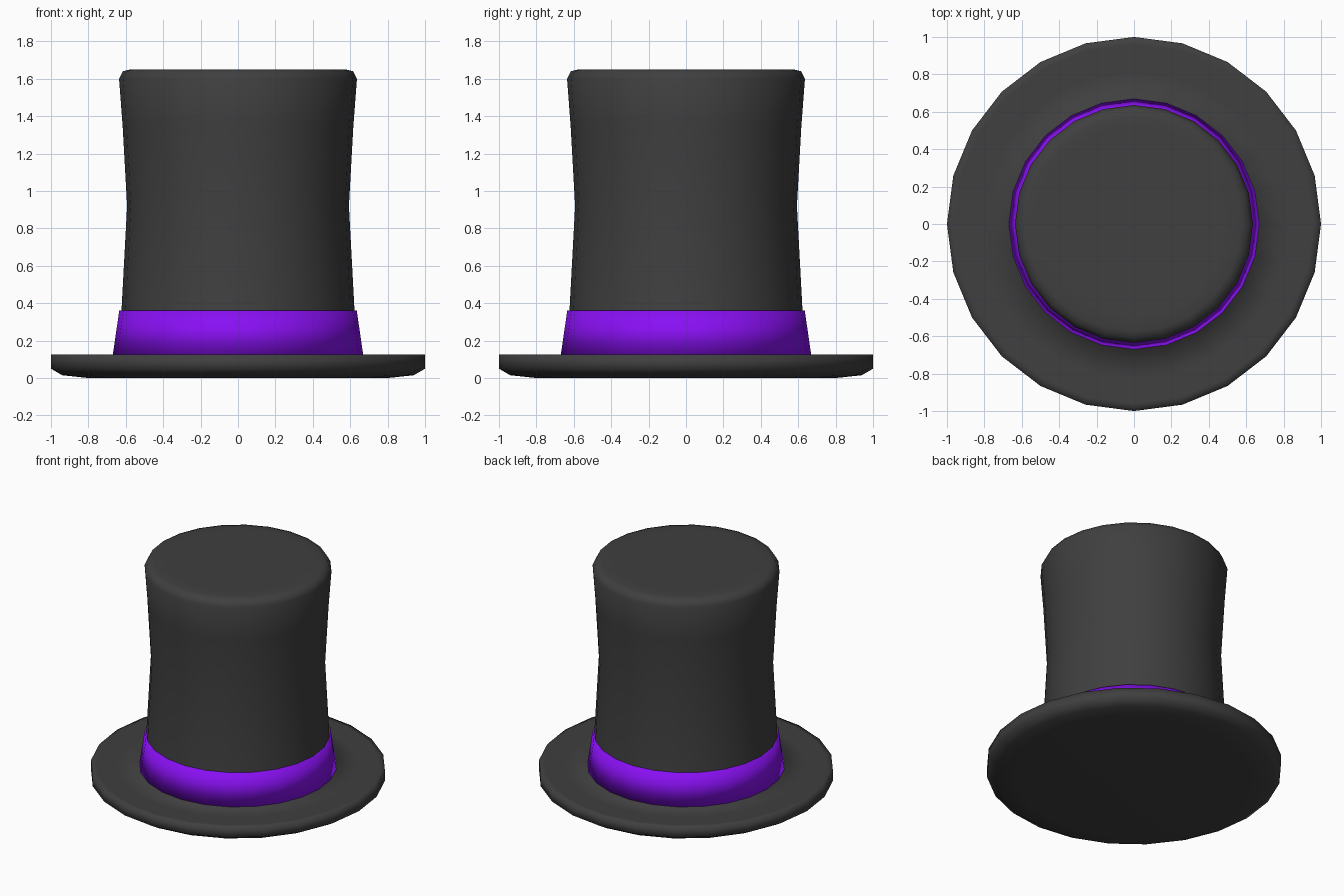
import bpy
import bmesh
from math import cos, sin, tau

if "Cube" in bpy.data.objects:
    bpy.data.objects.remove(bpy.data.objects["Cube"])

SIDES = 24


def material(name, color):
    mat = bpy.data.materials.new(name)
    mat.diffuse_color = (*color, 1)
    mat.use_nodes = True
    mat.node_tree.nodes["Principled BSDF"].inputs["Base Color"].default_value = mat.diffuse_color
    return mat


def lathe(name, profile, mat, ring=False):
    """Revolve (radius, z) points about z; ring=True closes the profile, else the ends are capped."""
    bm = bmesh.new()
    loops = [[bm.verts.new((r * cos(tau * i / SIDES), r * sin(tau * i / SIDES), z))
              for i in range(SIDES)] for r, z in profile]
    pairs = list(zip(loops, loops[1:]))
    if ring:
        pairs.append((loops[-1], loops[0]))
    for a, b in pairs:
        for i in range(SIDES):
            j = (i + 1) % SIDES
            bm.faces.new((a[i], a[j], b[j], b[i]))
    if not ring:
        bm.faces.new(loops[0][::-1])
        bm.faces.new(loops[-1])
    bmesh.ops.recalc_face_normals(bm, faces=bm.faces)
    for f in bm.faces:
        f.smooth = True
    mesh = bpy.data.meshes.new(name)
    bm.to_mesh(mesh)
    bm.free()
    mesh.materials.append(mat)
    obj = bpy.data.objects.new(name, mesh)
    bpy.context.collection.objects.link(obj)
    return obj


felt = material("dark_felt", (0.05, 0.05, 0.05))
purple = material("purple_ribbon", (0.25, 0.005, 0.9))

# Brim and crown in one continuous profile, from the underside up
lathe("hat_body", [
    (0.80, 0.0), (0.94, 0.015), (1.0, 0.05), (1.0, 0.125), (0.96, 0.125),
    (0.82, 0.125), (0.65, 0.125), (0.623, 0.36), (0.593, 0.92), (0.617, 1.35),
    (0.636, 1.60), (0.615, 1.64), (0.575, 1.65), (0.50, 1.65),
], felt)

# Ribbon band around the base of the crown
lathe("hat_band", [
    (0.64, 0.12), (0.67, 0.12), (0.635, 0.36), (0.61, 0.36),
], purple, ring=True)
